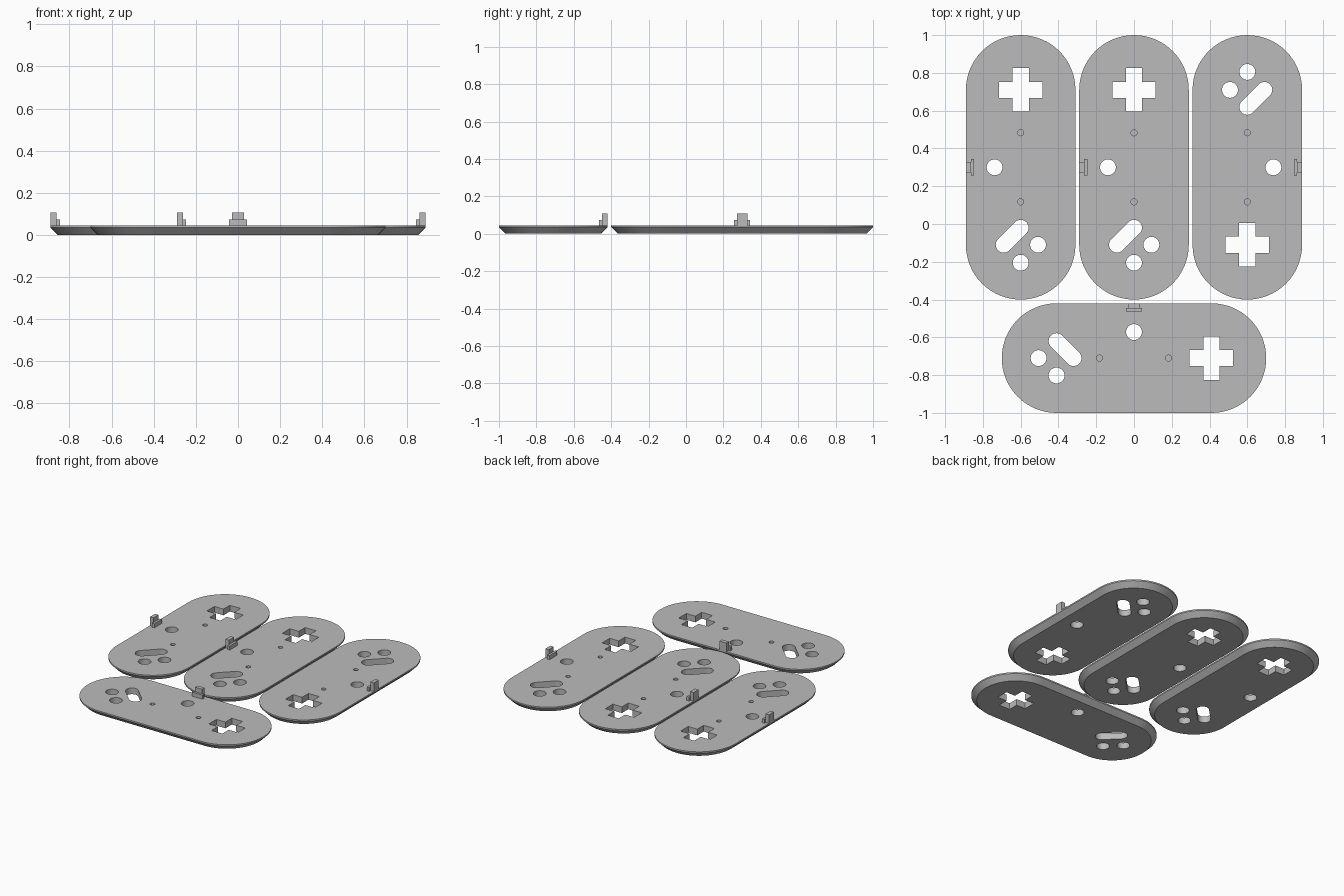
import bpy, bmesh, math
from mathutils import Matrix, Vector

if "Cube" in bpy.data.objects:
    bpy.data.objects.remove(bpy.data.objects["Cube"])

TOP, LIP, INSET = 0.045, 0.035, 0.035     # plate top, chamfer top, chamfer inset
HALF, RAD = 0.41, 0.29                    # end-centre offset and end radius

grey = bpy.data.materials.new("plate grey")
grey.diffuse_color = (0.5, 0.5, 0.5, 1)
grey.use_nodes = True
grey.node_tree.nodes["Principled BSDF"].inputs["Base Color"].default_value = grey.diffuse_color


def stadium(a, b, r, n=32):
    """Closed outline around the segment a-b with round ends."""
    a, b = Vector(a), Vector(b)
    d = b - a
    t = math.atan2(d.y, d.x)
    pts = []
    for c, start in ((b, t - math.pi / 2), (a, t + math.pi / 2)):
        for i in range(n + 1):
            w = start + math.pi * i / n
            pts.append((c.x + r * math.cos(w), c.y + r * math.sin(w)))
    return pts


def circle(x, y, r, n=40):
    return [(x + r * math.cos(2 * math.pi * i / n),
             y + r * math.sin(2 * math.pi * i / n)) for i in range(n)]


def cross(x, y, l, w):
    quarter = [(l, -w), (l, w), (w, w)]
    pts = []
    for k in range(4):
        c, s = ((1, 0), (0, 1), (-1, 0), (0, -1))[k]
        pts += [(x + c * p - s * q, y + s * p + c * q) for p, q in quarter]
    return pts


def loft(bm, rings):
    """Closed solid through rings given as (outline, z), bottom to top."""
    vs = [[bm.verts.new((x, y, z)) for x, y in o] for o, z in rings]
    n = len(vs[0])
    for lo, hi in zip(vs, vs[1:]):
        for i in range(n):
            j = (i + 1) % n
            bm.faces.new((lo[i], lo[j], hi[j], hi[i]))
    bm.faces.new(vs[0][::-1])
    bm.faces.new(vs[-1])


def make(name, bm):
    bmesh.ops.recalc_face_normals(bm, faces=bm.faces[:])
    me = bpy.data.meshes.new(name)
    bm.to_mesh(me)
    bm.free()
    me.materials.append(grey)
    ob = bpy.data.objects.new(name, me)
    bpy.context.collection.objects.link(ob)
    return ob


# Rounded plate with a chamfered underside
ends = (-HALF, 0), (HALF, 0)
outer, inner = stadium(*ends, RAD), stadium(*ends, RAD - INSET)
bm = bmesh.new()
loft(bm, [(inner, 0), (outer, LIP), (outer, TOP)])
plate = make("plate", bm)

# Openings: cross, slot, three round holes, two blind screw holes
bm = bmesh.new()
for outline in (cross(HALF, 0, 0.115, 0.043),
                stadium((-0.41, 0.09), (-0.32, 0.0), 0.042, 16),
                circle(-0.505, 0, 0.042), circle(-0.41, -0.092, 0.042),
                circle(0, 0.138, 0.042)):
    loft(bm, [(outline, -0.05), (outline, 0.1)])
for x in (-0.183, 0.183):
    o = circle(x, 0, 0.016, 24)
    loft(bm, [(o, 0.015), (o, 0.1)])
cutter = make("opening_cutter", bm)
cutter.hide_render = True

mod = plate.modifiers.new("openings", 'BOOLEAN')
mod.operation, mod.solver, mod.object = 'DIFFERENCE', 'EXACT', cutter
dg = bpy.context.evaluated_depsgraph_get()
plate_mesh = bpy.data.meshes.new_from_object(plate.evaluated_get(dg))
plate_mesh.name = "plate"
for ob in (plate, cutter):
    bpy.data.objects.remove(ob)

# Stepped clip at the long edge: tall narrow post with a low wide foot
bm = bmesh.new()
for hw, y0, y1, z in ((0.028, 0.262, 0.29, 0.107), (0.043, 0.246, 0.264, 0.074)):
    o = [(-hw, y0), (hw, y0), (hw, y1), (-hw, y1)]
    loft(bm, [(o, TOP - 0.003), (o, z)])
clip = make("clip", bm)
clip_mesh = clip.data
bpy.data.objects.remove(clip)

# Four copies: three upright, one lying across the front
for name, x, y, turn in (("left", -0.6, 0.3, 90), ("middle", 0, 0.3, 90),
                         ("right", 0.6, 0.3, -90), ("front", 0, -0.71, 0)):
    for part, me in (("plate", plate_mesh), ("clip", clip_mesh)):
        ob = bpy.data.objects.new(f"{name}_{part}", me)
        bpy.context.collection.objects.link(ob)
        ob.matrix_world = (Matrix.Translation((x, y, 0))
                           @ Matrix.Rotation(math.radians(turn), 4, 'Z'))
